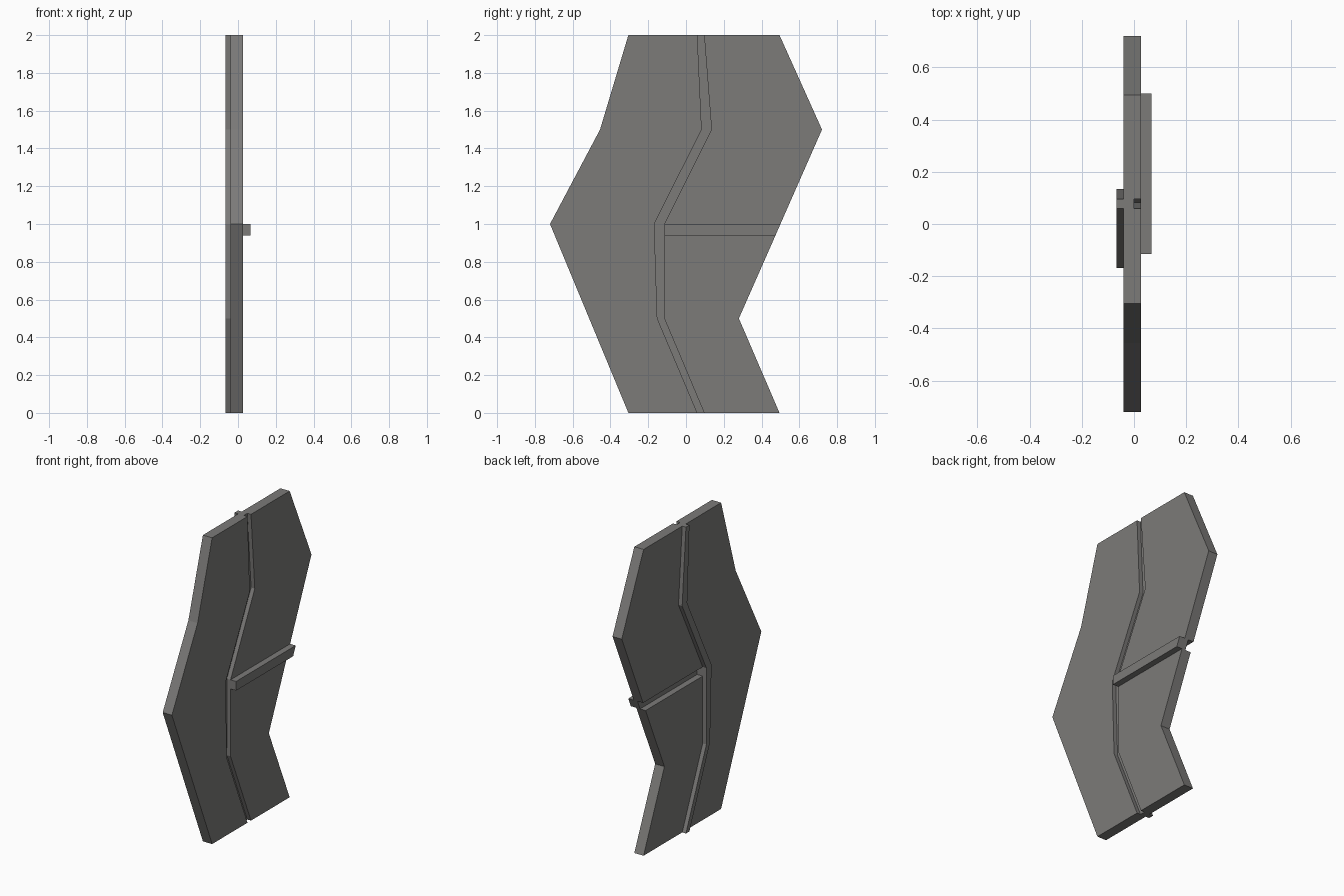
import bpy, bmesh

if "Cube" in bpy.data.objects:
    bpy.data.objects.remove(bpy.data.objects["Cube"])

mat = bpy.data.materials.new("mid_grey")
mat.diffuse_color = (0.2, 0.196, 0.19, 1)
mat.use_nodes = True
mat.node_tree.nodes["Principled BSDF"].inputs["Base Color"].default_value = mat.diffuse_color

# Seam edges, listed bottom to top as (y, z)
seam_l = [(0.06, 0), (-0.152, 0.5), (-0.168, 1), (0.083, 1.5), (0.06, 2)]
seam_r = [(0.096, 0), (-0.115, 0.5), (-0.115, 0.94), (-0.115, 1), (0.135, 1.5), (0.096, 2)]
ledge_low, ledge_top = (0.474, 0.94), (0.5, 1)

# Slab, seam and ledge depth ranges in x
SLAB = (-0.04, 0.0267)
SEAM = (-0.0667, 0.0)
LEDGE = (0.0, 0.0667)

# Counter-clockwise outlines seen from +x, with the depth range of each
pieces = [
    # left panel
    ([(-0.305, 0)] + seam_l + [(-0.305, 2), (-0.455, 1.5), (-0.72, 1)], SLAB),
    # stepped seam
    (seam_l[:1] + seam_r + seam_l[:0:-1], SEAM),
    # lower right panel
    ([seam_r[0], (0.495, 0), (0.28, 0.5), ledge_low, seam_r[2], seam_r[1]], SLAB),
    # ledge
    ([seam_r[2], ledge_low, ledge_top, seam_r[3]], LEDGE),
    # upper right panel
    ([seam_r[3], ledge_top, (0.72, 1.5), (0.495, 2), seam_r[5], seam_r[4]], SLAB),
]


def edges(outline):
    return list(zip(outline, outline[1:] + outline[:1]))


owner = {e: span for outline, span in pieces for e in edges(outline)}
bm = bmesh.new()


def face(points):
    bm.faces.new([bm.verts.new(p) for p in points])


for outline, (lo, hi) in pieces:
    # front and back surfaces
    face([(hi, y, z) for y, z in outline])
    face([(lo, y, z) for y, z in reversed(outline)])
    # side walls, only where the neighbouring piece leaves them exposed
    for p, q in edges(outline):
        nb = owner.get((q, p))
        spans = [(lo, min(hi, nb[0])), (max(lo, nb[1]), hi)] if nb else [(lo, hi)]
        for a, b in spans:
            if b - a > 1e-5:
                face([(a, *p), (a, *q), (b, *q), (b, *p)])

bmesh.ops.remove_doubles(bm, verts=bm.verts[:], dist=1e-5)
mesh = bpy.data.meshes.new("angular_panel")
bm.to_mesh(mesh)
bm.free()
mesh.materials.append(mat)
panel = bpy.data.objects.new("angular_panel", mesh)
bpy.context.collection.objects.link(panel)
